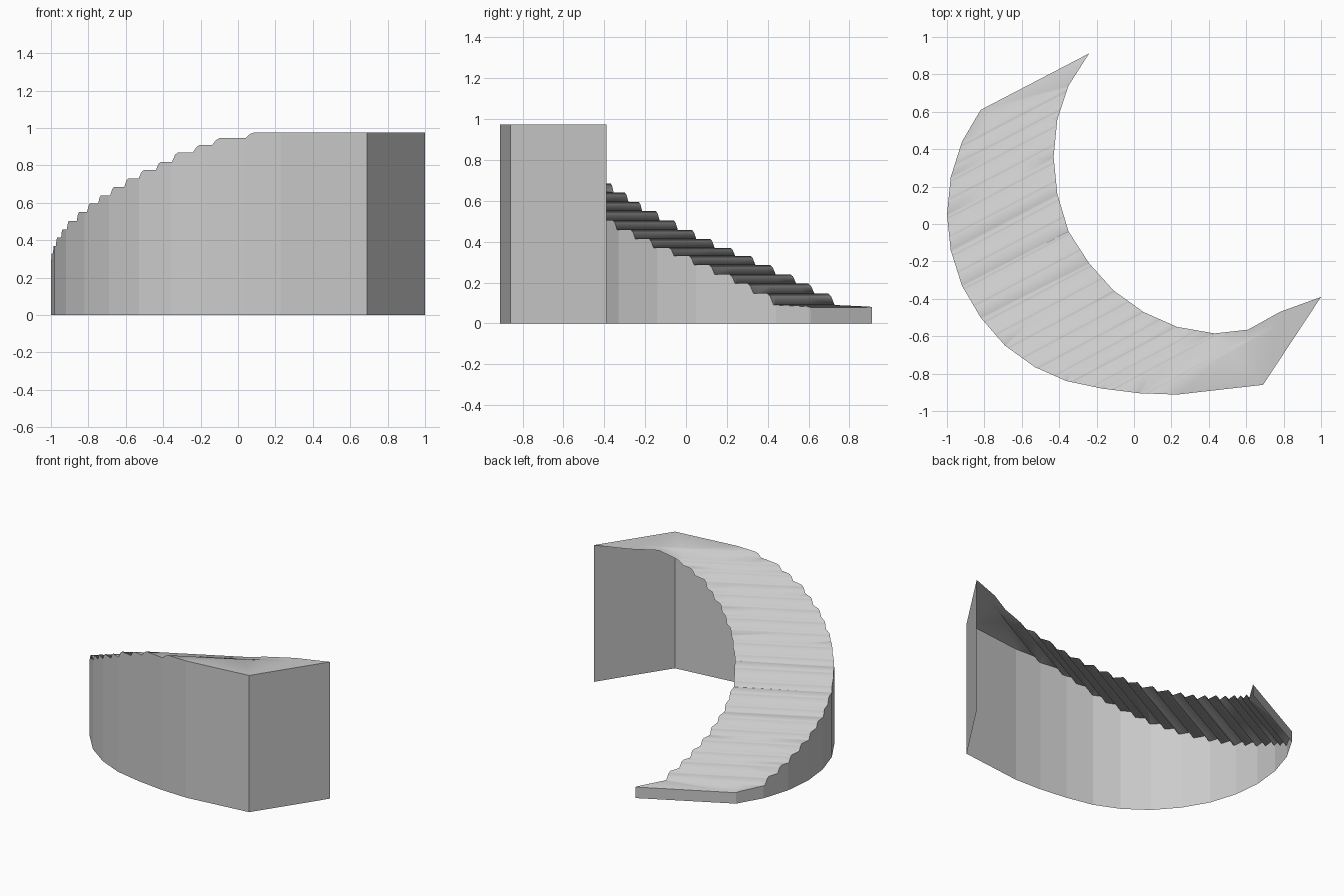
import bpy, bmesh
from mathutils import Vector

if "Cube" in bpy.data.objects:
    bpy.data.objects.remove(bpy.data.objects["Cube"])

# Plan outline: outer wall (foot of stair -> landing end) and open inner edge
outer = [(-.82, .61), (-.92, .44), (-.98, .25), (-1, .05), (-.98, -.14), (-.92, -.33),
         (-.82, -.50), (-.69, -.65), (-.53, -.765), (-.36, -.84), (-.17, -.88),
         (.03, -.905), (.23, -.912), (.69, -.86), (1, -.39)]
inner = [(.78, -.47), (.61, -.565), (.43, -.585), (.23, -.55), (.05, -.47), (-.11, -.355),
         (-.24, -.21), (-.35, -.04), (-.41, .16), (-.43, .36), (-.41, .56), (-.35, .74),
         (-.24, .912)]

# Stair profile: riser positions along the climbing direction, and tread heights
climb = Vector((.62, -1.18, 0)).normalized()
risers = [-.809, -.737, -.669, -.585, -.50, -.408, -.312, -.22, -.127, -.022, .08,
          .168, .262, .345, .43, .508, .58, .654, .718, .82]
levels = [.09, .145, .195, .24, .285, .33, .37, .413, .458, .503, .55, .595, .64, .685,
          .73, .775, .818, .87, .908, .945, .975]

profile = [(-.93, .075), (-.91, .082)]
for r, lo, hi in zip(risers, levels, levels[1:]):
    profile += [(r, lo), (r + .012, lo + .75 * (hi - lo)), (r + .022, hi)]
profile.append((2, levels[-1]))


def height(co):
    s = co.dot(climb)
    if co.x > .6:  # flat landing
        return levels[-1]
    for (s0, z0), (s1, z1) in zip(profile, profile[1:]):
        if s <= s1:
            return z0 + (z1 - z0) * max(0, (s - s0) / (s1 - s0))


# Flat top sheet plus outer, end and foot walls (underside and inner side are open)
bm = bmesh.new()
top = [bm.verts.new((x, y, 1)) for x, y in outer + inner]
low = [bm.verts.new((x, y, 0)) for x, y in outer + inner[-1:]]
sheet = bm.faces.new(top)
path = [(top[i], low[i]) for i in range(len(outer))]
path.insert(0, (top[-1], low[-1]))
for (a, al), (b, bl) in zip(path, path[1:]):
    bm.faces.new((a, al, bl, b))
bm.normal_update()
bmesh.ops.triangulate(bm, faces=[sheet])

# Cut along every profile line, then lift the top to the stepped heights
for s, _ in profile[1:-1]:
    bmesh.ops.bisect_plane(bm, geom=bm.verts[:] + bm.edges[:] + bm.faces[:], dist=1e-5,
                           plane_co=climb * s, plane_no=climb)
for f in bm.faces:
    f.smooth = all(v.co.z > .5 for v in f.verts)
for v in bm.verts:
    if v.co.z > .5:
        v.co.z = height(v.co)

mesh = bpy.data.meshes.new("curved_staircase")
bm.to_mesh(mesh)
bm.free()
stair = bpy.data.objects.new("curved_staircase", mesh)
bpy.context.collection.objects.link(stair)

# Mid-grey stone
stone = bpy.data.materials.new("stone")
stone.diffuse_color = (.55, .55, .55, 1)
stone.use_nodes = True
stone.node_tree.nodes["Principled BSDF"].inputs["Base Color"].default_value = stone.diffuse_color
mesh.materials.append(stone)
